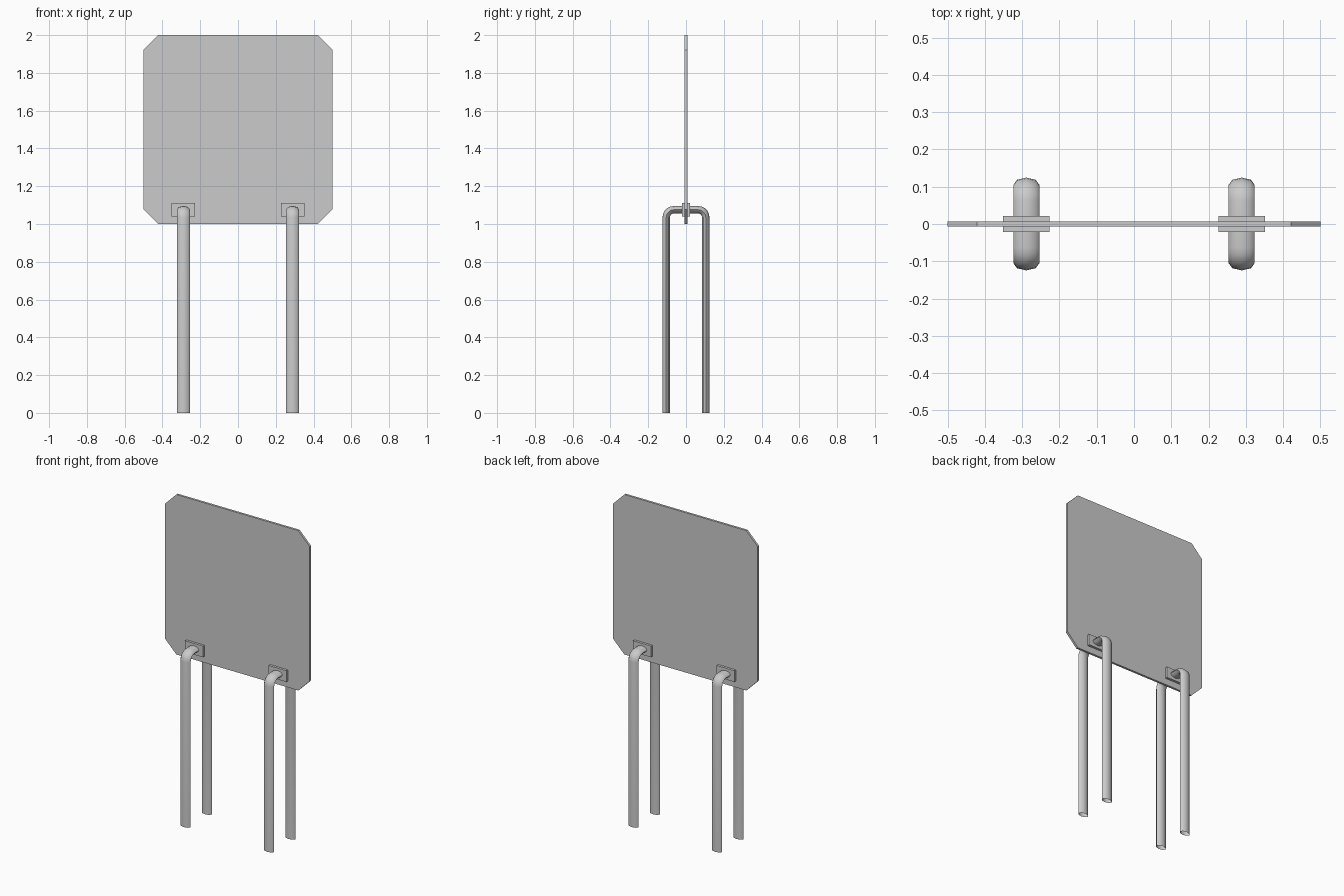
import bpy, bmesh, math

if "Cube" in bpy.data.objects:
    bpy.data.objects.remove(bpy.data.objects["Cube"])


def make_object(name, bm, smooth=False):
    bmesh.ops.recalc_face_normals(bm, faces=bm.faces)
    mesh = bpy.data.meshes.new(name)
    bm.to_mesh(mesh)
    bm.free()
    ob = bpy.data.objects.new(name, mesh)
    bpy.context.collection.objects.link(ob)
    if smooth:
        bpy.ops.object.select_all(action='DESELECT')
        ob.select_set(True)
        bpy.context.view_layer.objects.active = ob
        bpy.ops.object.shade_smooth_by_angle(angle=math.radians(50))
    return ob


def slab(name, outline, half):
    # Extrude an xz outline symmetrically about y = 0
    bm = bmesh.new()
    face = bm.faces.new([bm.verts.new((x, -half, z)) for x, z in outline])
    ext = bmesh.ops.extrude_face_region(bm, geom=[face])
    verts = [g for g in ext['geom'] if isinstance(g, bmesh.types.BMVert)]
    bmesh.ops.translate(bm, verts=verts, vec=(0, 2 * half, 0))
    return make_object(name, bm)


# Sign panel with clipped corners
w, c, lo, hi = 0.5, 0.078, 1.0, 2.0
slab("panel", [(-w + c, lo), (w - c, lo), (w, lo + c), (w, hi - c),
               (w - c, hi), (-w + c, hi), (-w, hi - c), (-w, lo + c)], 0.007)

# Hairpin legs: flattened tube bent over the bottom edge of the panel
LEG_X, LEG_Y, TOP_Z, BEND = 0.289, 0.105, 1.076, 0.042
RX, RY, SIDES, STEPS = 0.035, 0.0195, 8, 5


def hairpin(name, cx):
    # Path stations: y, z and the outward direction of the section
    half = [(-LEG_Y, 0.0, math.pi)]
    for i in range(STEPS + 1):
        a = math.pi - i * math.pi / 2 / STEPS
        half.append((-LEG_Y + BEND + BEND * math.cos(a),
                     TOP_Z - BEND + BEND * math.sin(a), a))
    path = half + [(-y, z, math.pi - a) for y, z, a in reversed(half)]
    bm = bmesh.new()
    rings = []
    for y, z, a in path:
        ring = []
        for k in range(SIDES):
            t = 2 * math.pi * k / SIDES
            r = RY * math.sin(t)
            ring.append(bm.verts.new((cx + RX * math.cos(t),
                                      y + r * math.cos(a), z + r * math.sin(a))))
        rings.append(ring)
    for r0, r1 in zip(rings, rings[1:]):
        for k in range(SIDES):
            n = (k + 1) % SIDES
            bm.faces.new((r0[k], r0[n], r1[n], r1[k]))
    make_object(name, bm, smooth=True)


for side, label in ((-1, "left"), (1, "right")):
    x = side * LEG_X
    hairpin(label + "_leg", x)
    # Clamp plate around the leg where it passes through the panel
    slab(label + "_clamp_plate",
         [(x - 0.062, 1.04), (x + 0.062, 1.04),
          (x + 0.062, 1.11), (x - 0.062, 1.11)], 0.022)
